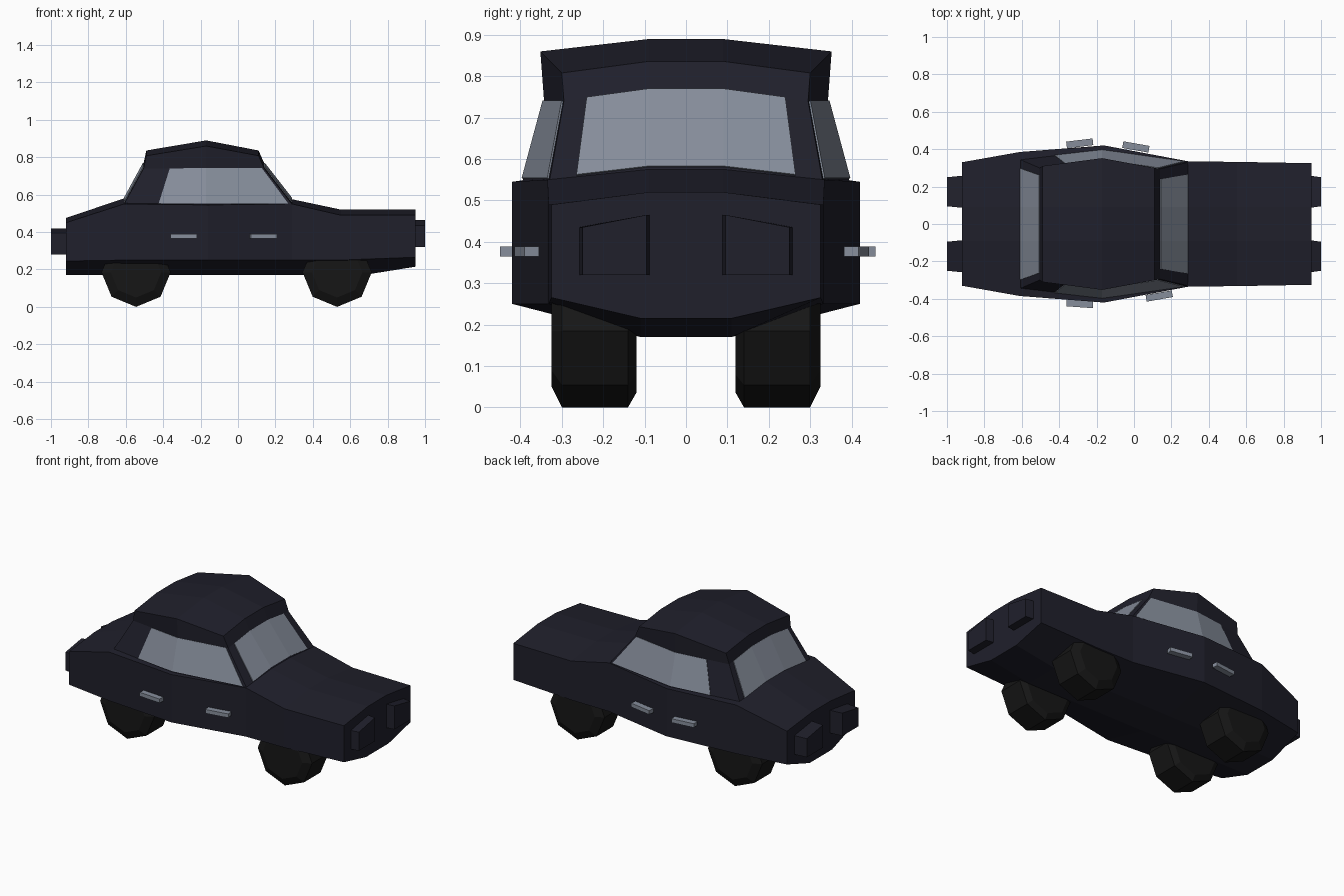
import bpy, bmesh, math
from mathutils import Vector

if "Cube" in bpy.data.objects:
    bpy.data.objects.remove(bpy.data.objects["Cube"])


def material(name, rgb):
    m = bpy.data.materials.new(name)
    m.diffuse_color = (*rgb, 1)
    m.use_nodes = True
    m.node_tree.nodes["Principled BSDF"].inputs["Base Color"].default_value = m.diffuse_color
    return m


PAINT = material("dark_paint", (0.014, 0.014, 0.024))
GLASS = material("pale_grey", (0.24, 0.27, 0.33))
RUBBER = material("rubber", (0.008, 0.008, 0.008))


def finish(name, bm, mat):
    bmesh.ops.recalc_face_normals(bm, faces=bm.faces)
    me = bpy.data.meshes.new(name)
    bm.to_mesh(me)
    bm.free()
    ob = bpy.data.objects.new(name, me)
    me.materials.append(mat)
    bpy.context.collection.objects.link(ob)
    return ob


def skin(bm, rings, cap_end=True):
    vs = [[bm.verts.new(p) for p in r] for r in rings]
    n = len(vs[0])
    for a, b in zip(vs, vs[1:]):
        for i in range(n):
            j = (i + 1) % n
            bm.faces.new((a[i], a[j], b[j], b[i]))
    bm.faces.new(vs[0])
    if cap_end:
        bm.faces.new(vs[-1])
    return vs


def loft(name, rings, mat):
    bm = bmesh.new()
    skin(bm, rings)
    return finish(name, bm, mat)


# Lower body: x, half width, shoulder z, deck z, sill z, floor z
stations = [(-0.92, 0.33, 0.45, 0.475, 0.245, 0.17),
            (-0.61, 0.385, 0.55, 0.58, 0.25, 0.17),
            (-0.16, 0.42, 0.545, 0.58, 0.25, 0.17),
            (0.29, 0.335, 0.55, 0.575, 0.25, 0.17),
            (0.55, 0.332, 0.49, 0.52, 0.25, 0.17),
            (0.67, 0.33, 0.49, 0.52, 0.255, 0.17),
            (0.95, 0.325, 0.49, 0.52, 0.265, 0.215)]


def section(x, w, shoulder, deck, sill, floor):
    half = [(0.11, floor), (w, sill), (w, shoulder), (0.09, deck)]
    return [(x, y, z) for y, z in half] + [(x, -y, z) for y, z in reversed(half)]


loft("body", [section(*s) for s in stations], PAINT)

# Cabin: rings at belt, window top and roof edge
XM, YC, CROWN = -0.17, 0.09, 0.028


def cabin_ring(xf, xr, wf, wm, wr, z, zm):
    c = z + CROWN
    return [Vector(p) for p in (
        (xf, YC, c), (xf, -YC, c), (xf, -wf, z), (XM, -wm, zm), (xr, -wr, z),
        (xr, -YC, c), (xr, YC, c), (xr, wr, z), (XM, wm, zm), (xf, wf, z))]


belt = cabin_ring(0.29, -0.61, 0.33, 0.395, 0.345, 0.547, 0.547)
head = cabin_ring(0.14, -0.505, 0.295, 0.343, 0.30, 0.74, 0.74)
roof = cabin_ring(0.11, -0.49, 0.30, 0.352, 0.31, 0.808, 0.86)

bm = bmesh.new()
top = skin(bm, [belt, head, roof], cap_end=False)[-1]
ml, mr = (bm.verts.new((XM, y, 0.89)) for y in (YC, -YC))
for f in ((top[0], top[1], mr, ml), (top[5], top[6], ml, mr),
          (top[1], top[2], top[3], mr), (top[3], top[4], top[5], mr),
          (top[6], top[7], top[8], ml), (top[8], top[9], top[0], ml)):
    bm.faces.new(f)
finish("cabin", bm, PAINT)


# Windows: thin strips following the cabin wall between belt and window top
def window(name, ts):
    def at(ring, t):
        i = math.floor(t)
        return ring[i % 10].lerp(ring[(i + 1) % 10], t - i)
    bm = bmesh.new()
    cols = [[bm.verts.new(at(belt, t).lerp(at(head, t), v)) for v in (0.03, 1)]
            for t in ts]
    for a, b in zip(cols, cols[1:]):
        bm.faces.new((a[0], b[0], b[1], a[1]))
    mod = finish(name, bm, GLASS).modifiers.new("thickness", 'SOLIDIFY')
    mod.thickness, mod.offset = 0.008, 0


window("windscreen", [9.27, 10, 11, 11.73])
window("rear_window", [4.18, 5, 6, 6.82])
window("right_side_window", [2.04, 3, 3.58])
window("left_side_window", [7.42, 8, 8.96])

# Wheels: eight-sided with chamfered edges
R = 0.185


def wheel(name, x, side):
    rings = [[(x + r * math.sin(k * math.pi / 4), side * y,
               R - r * math.cos(k * math.pi / 4)) for k in range(8)]
             for y, r in ((0.12, 0.15), (0.14, R), (0.30, R), (0.325, 0.135))]
    loft(name, rings, RUBBER)


# Lamps: tapered blocks with a sloping top edge
def lamp(name, x0, x1, side, zb, z_out, z_in):
    rings = []
    for x, g in ((x0, 0), (x1, 0.01)):
        rings.append([(x, side * (0.085 + g), zb), (x, side * (0.26 - g), zb),
                      (x, side * (0.26 - g), z_out), (x, side * (0.085 + g), z_in)])
    loft(name, rings, PAINT)


for side, label in ((-1, "right"), (1, "left")):
    wheel("front_wheel_" + label, 0.53, side)
    wheel("rear_wheel_" + label, -0.545, side)
    lamp("headlamp_" + label, 0.93, 1.0, side, 0.32, 0.435, 0.465)
    lamp("tail_lamp_" + label, -0.90, -1.0, side, 0.28, 0.395, 0.42)


# Door handles: small bars angled along the body sides
def handle(name, x, y, angle):
    bpy.ops.mesh.primitive_cube_add(size=1, location=(x, y, 0.377),
                                    rotation=(0, 0, math.radians(angle)))
    ob = bpy.context.object
    ob.name = name
    ob.scale = (0.142, 0.036, 0.024)
    ob.data.materials.append(GLASS)


handle("right_rear_handle", -0.29, -0.427, -4)
handle("right_front_handle", 0.135, -0.385, 10)
handle("left_rear_handle", -0.29, 0.431, 7)
handle("left_front_handle", 0.01, 0.412, -10)
